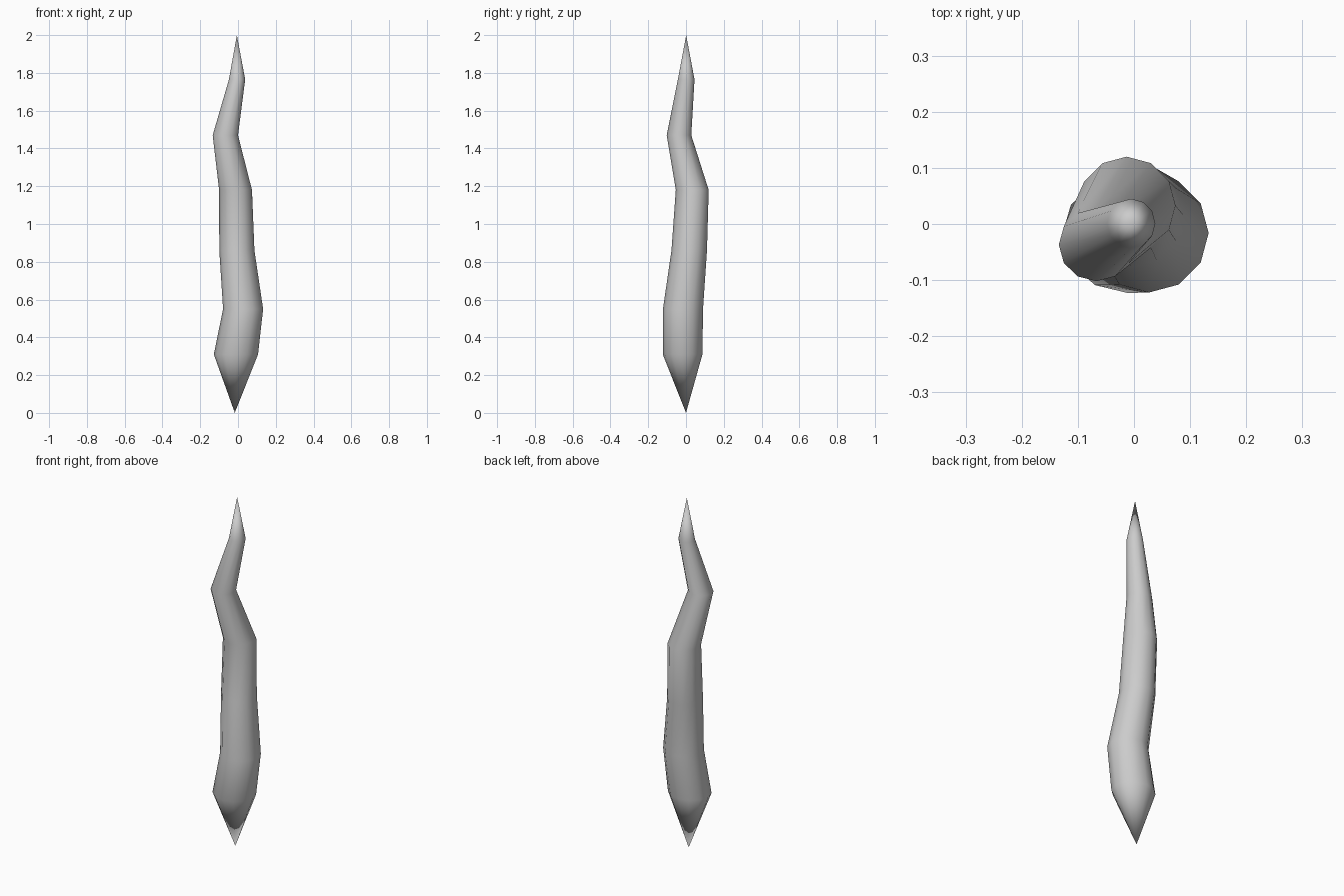
import bpy, bmesh
from math import sin, cos, pi

if "Cube" in bpy.data.objects:
    bpy.data.objects.remove(bpy.data.objects["Cube"])

SIDES = 12

# Rings up the wavy shard: centre x, centre y, z, radius x, radius y
RINGS = [
    (-0.011, -0.018, 0.31, 0.117, 0.105),
    (0.027, -0.016, 0.55, 0.106, 0.106),
    (-0.006, 0.017, 0.86, 0.093, 0.094),
    (-0.013, 0.033, 1.18, 0.087, 0.087),
    (-0.067, -0.037, 1.47, 0.067, 0.065),
    (-0.005, 0.001, 1.765, 0.043, 0.044),
]
BOTTOM = (-0.017, 0.0, 0.0)
TOP = (-0.006, 0.001, 2.0)

bm = bmesh.new()


def ring(cx, cy, z, rx, ry):
    angles = [2 * pi * i / SIDES for i in range(SIDES)]
    return [bm.verts.new((cx + rx * cos(a), cy + ry * sin(a), z)) for a in angles]


# Twisting body
loops = [ring(*r) for r in RINGS]
for low, high in zip(loops, loops[1:]):
    for i in range(SIDES):
        j = (i + 1) % SIDES
        bm.faces.new((low[i], low[j], high[j], high[i]))

# Pointed ends
foot, tip = bm.verts.new(BOTTOM), bm.verts.new(TOP)
for i in range(SIDES):
    j = (i + 1) % SIDES
    bm.faces.new((foot, loops[0][j], loops[0][i]))
    bm.faces.new((tip, loops[-1][i], loops[-1][j]))

bmesh.ops.recalc_face_normals(bm, faces=bm.faces)
for f in bm.faces:
    f.smooth = True

mesh = bpy.data.meshes.new("wavy_spike")
bm.to_mesh(mesh)
bm.free()
spike = bpy.data.objects.new("wavy_spike", mesh)
bpy.context.collection.objects.link(spike)
